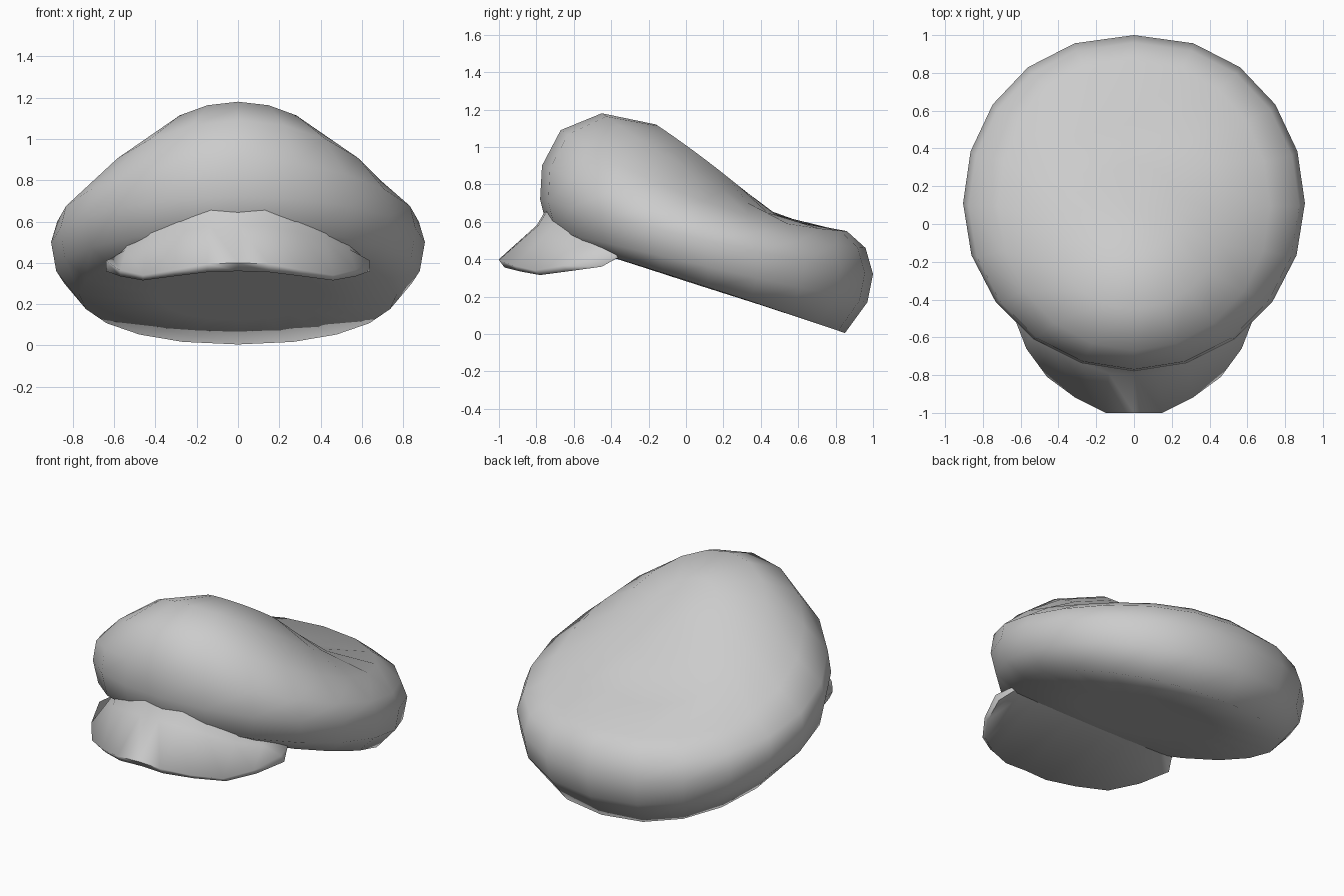
import bpy, bmesh
from math import sin, cos, pi, radians

if "Cube" in bpy.data.objects:
    bpy.data.objects.remove(bpy.data.objects["Cube"], do_unlink=True)

cloth = bpy.data.materials.new("grey_cloth")
cloth.use_nodes = True
GREY = (0.6, 0.6, 0.6, 1)
cloth.diffuse_color = GREY
cloth.node_tree.nodes["Principled BSDF"].inputs["Base Color"].default_value = GREY


def loft(name, rings, caps, angle):
    """Bridge closed rings of points, close both ends; a cap is a centre point or None."""
    bm = bmesh.new()
    loops = [[bm.verts.new(p) for p in ring] for ring in rings]
    n = len(loops[0])
    for a, b in zip(loops, loops[1:]):
        for i in range(n):
            j = (i + 1) % n
            bm.faces.new((a[i], a[j], b[j], b[i]))
    for loop, centre in zip((loops[0], loops[-1]), caps):
        if centre is None:
            bm.faces.new(loop)
        else:
            c = bm.verts.new(centre)
            for i in range(n):
                bm.faces.new((loop[i], loop[(i + 1) % n], c))
    bmesh.ops.recalc_face_normals(bm, faces=bm.faces)
    mesh = bpy.data.meshes.new(name)
    bm.to_mesh(mesh)
    bm.free()
    mesh.materials.append(cloth)
    obj = bpy.data.objects.new(name, mesh)
    bpy.context.collection.objects.link(obj)
    bpy.ops.object.select_all(action='DESELECT')
    obj.select_set(True)
    bpy.context.view_layer.objects.active = obj
    bpy.ops.object.shade_smooth_by_angle(angle=radians(angle))


def crown_ring(yf, zf, yb, zb, width, side_z, sides=20):
    """Tilted oval through a front point, a back point and two side points."""
    ym, yh, zm, zh = (yf + yb) / 2, (yb - yf) / 2, (zf + zb) / 2, (zf - zb) / 2
    ring = []
    for i in range(sides):
        a = 2 * pi * i / sides
        s, c = sin(a), cos(a)
        x = abs(s) ** (0.9 if c < -0.01 else 1) * (1 if s > 0 else -1)
        ring.append((width * x, ym - yh * c, zm + zh * c + (side_z - zm) * s * s))
    return ring


# Crown: puffy tilted body, from the flat underside up to the sloping top
crown = [crown_ring(*r) for r in (
    (-.30, .38, .50, .125, .40, .25),
    (-.62, .48, .85, .005, .77, .25),
    (-.74, .56, .97, .17, .88, .36),
    (-.78, .72, 1.0, .32, .905, .50),
    (-.77, .90, .96, .46, .875, .60),
    (-.67, 1.09, .86, .55, .72, .71),
    (-.45, 1.18, .53, .605, .48, .86),
    (-.16, 1.12, .32, .76, .22, .95))]
loft("crown", crown, ((0, .12, .25), (0, .08, .95)), 75)

# Brim: rows from the centre to the tip - x, y, top z, bottom z of the rim,
# then x, y, z of the seam on the crown
half = [
    (0, -1.0, .40, .36, 0, -.74, .68),
    (.15, -1.0, .395, .355, .13, -.73, .68),
    (.31, -.92, .365, .335, .28, -.68, .65),
    (.46, -.81, .34, .315, .42, -.60, .59),
    (.57, -.66, .365, .335, .53, -.48, .52),
    (.64, -.48, .41, .36, .60, -.34, .43)]
rows = [(-r[0], *r[1:4], -r[4], *r[5:]) for r in half[:0:-1]] + half
sections = []
for x, y, top, low, sx, sy, sz in rows:
    sections.append([
        (sx, sy, sz),
        # soft hollow where the brim turns up into the crown
        (x + .75 * (sx - x), y + .78 * (sy - y), top + .65 * (sz - top)),
        (x, y, top),
        (x, y + .03, low),
        (x * .92, -.36, .41)])
loft("brim", sections, (None, None), 85)
